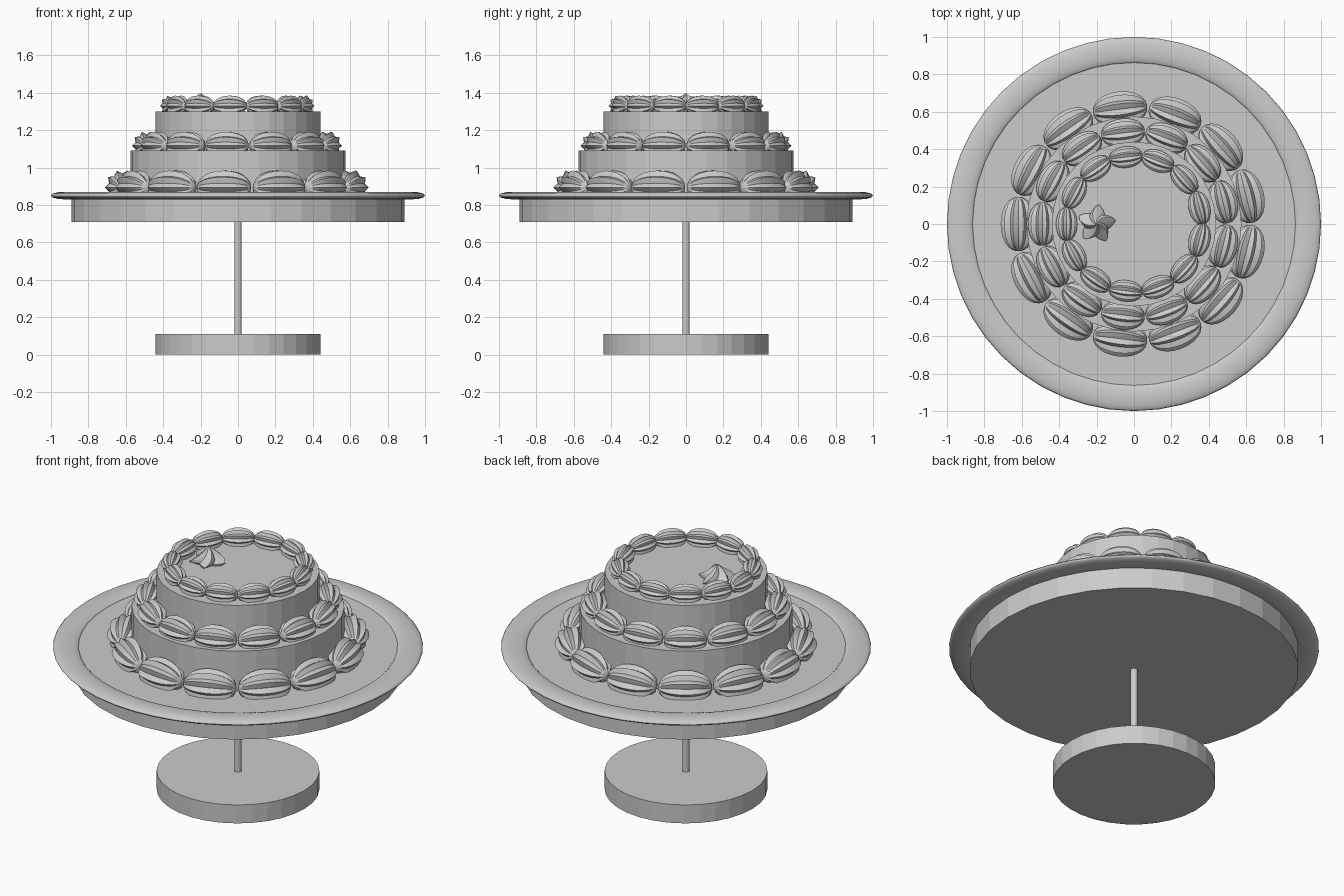
import bpy, bmesh, math
from math import sin, cos, pi

if "Cube" in bpy.data.objects:
    bpy.data.objects.remove(bpy.data.objects["Cube"])


def cylinder(name, r, z0, z1, sides=32):
    bpy.ops.mesh.primitive_cylinder_add(vertices=sides, radius=r, depth=z1 - z0,
                                        location=(0, 0, (z0 + z1) / 2))
    bpy.context.object.name = name


def ridged_loft(name, stations, points, depth, twist=0.0):
    """Loft star-shaped rings along local z; stations are (height, radius)."""
    bm = bmesh.new()
    n = points * 4
    rings = []
    for z, r in stations:
        ring = []
        for k in range(n):
            a = 2 * pi * k / n
            ridge = abs(((k / 4) % 1) * 2 - 1)          # 1 on a ridge, 0 in a groove
            rr = r * (1 - depth * (1 - ridge ** 1.2))
            b = a + twist * z
            ring.append(bm.verts.new((rr * cos(b), rr * sin(b), z)))
        rings.append(ring)
    for lo, hi in zip(rings, rings[1:]):
        for k in range(n):
            bm.faces.new((lo[k], lo[(k + 1) % n], hi[(k + 1) % n], hi[k]))
    bm.faces.new(rings[0][::-1])
    bm.faces.new(rings[-1])
    mesh = bpy.data.meshes.new(name)
    bm.to_mesh(mesh)
    bm.free()
    obj = bpy.data.objects.new(name, mesh)
    bpy.context.collection.objects.link(obj)
    bpy.ops.object.select_all(action='DESELECT')
    obj.select_set(True)
    bpy.context.view_layer.objects.active = obj
    bpy.ops.object.shade_smooth_by_angle(angle=math.radians(35))
    return obj


# Stand
cylinder("stand_base", 0.44, 0.0, 0.11)
cylinder("stand_stem", 0.02, 0.10, 0.72)
cylinder("plate_body", 0.89, 0.71, 0.853)

# Rounded plate rim
bpy.ops.mesh.primitive_torus_add(major_radius=0.93, minor_radius=0.07, major_segments=48,
                                 minor_segments=12, location=(0, 0, 0.85))
rim = bpy.context.object
rim.name = "plate_rim"
rim.scale.z = 0.29
bpy.ops.object.shade_smooth_by_angle(angle=math.radians(40))

# Cake tiers
cylinder("lower_tier", 0.575, 0.85, 1.09)
cylinder("upper_tier", 0.44, 1.085, 1.30)

# Piped shell borders: ring radius, axis height, shell radius, shell half length
borders = [("bottom", 0.618, 0.893, 0.095, 0.145),
           ("middle", 0.490, 1.117, 0.077, 0.116),
           ("top", 0.360, 1.330, 0.057, 0.090)]
COUNT = 13
for label, ring_r, z, r, half in borders:
    ts = [sin(-pi / 2 + pi * i / 12) for i in range(13)]
    stations = [(half * t, r * max(0.12, (1 - t * t) ** 0.45)) for t in ts]
    first = ridged_loft(label + "_shell", stations, 10, 0.22)
    for i in range(COUNT):
        shell = first if i == 0 else first.copy()
        if i:
            bpy.context.collection.objects.link(shell)
        shell.name = f"{label}_shell_{i + 1}"
        a = pi + 2 * pi * i / COUNT
        shell.location = (ring_r * cos(a), ring_r * sin(a), z)
        shell.rotation_euler = (pi / 2, 0, a)           # long axis along the ring

# Single twisted cream swirl on top
swirl = ridged_loft("cream_swirl", [(0, 0.085), (0.015, 0.105), (0.035, 0.092), (0.055, 0.062),
                                    (0.075, 0.036), (0.09, 0.016), (0.098, 0.003)],
                    5, 0.38, twist=12)
swirl.location = (-0.2, 0, 1.298)
